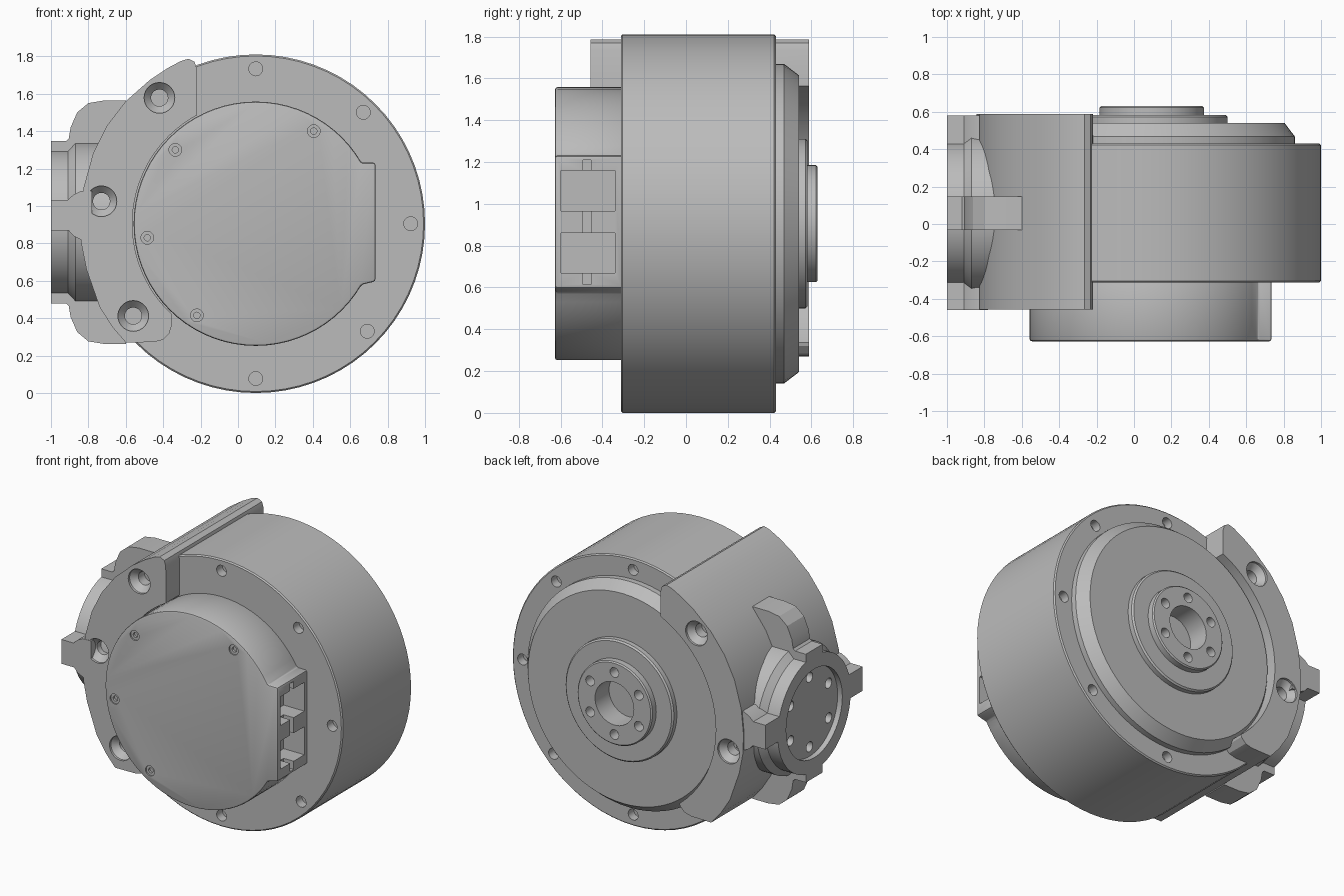
import bpy, bmesh
from math import sin, cos, pi, radians

cube = bpy.data.objects.get("Cube")
if cube:
    bpy.data.objects.remove(cube, do_unlink=True)

grey = bpy.data.materials.new("machined grey")
grey.use_nodes = True
COLOUR = (0.5, 0.5, 0.5, 1)
grey.diffuse_color = COLOUR
grey.node_tree.nodes["Principled BSDF"].inputs["Base Color"].default_value = COLOUR

CX, CZ = 0.095, 0.905     # main axis
HY, HZ = 0.057, 0.913     # side hub axis


def finish(name, bm):
    bmesh.ops.recalc_face_normals(bm, faces=bm.faces)
    mesh = bpy.data.meshes.new(name)
    bm.to_mesh(mesh)
    bm.free()
    mesh.materials.append(grey)
    obj = bpy.data.objects.new(name, mesh)
    bpy.context.collection.objects.link(obj)
    return obj


def lathe(name, profile, centre=(CX, CZ), axis="y", n=72):
    """Spin (radius, height) points about an axis parallel to x or y."""
    bm = bmesh.new()
    rings = []
    for r, h in profile:
        ring = []
        for i in range(n):
            u = centre[0] + r * cos(2 * pi * i / n)
            w = centre[1] + r * sin(2 * pi * i / n)
            ring.append(bm.verts.new((u, h, w) if axis == "y" else (h, u, w)))
        rings.append(ring)
    for a, b in zip(rings, rings[1:]):
        for i in range(n):
            j = (i + 1) % n
            bm.faces.new((a[i], a[j], b[j], b[i]))
    bm.faces.new(rings[0])
    bm.faces.new(rings[-1])
    return finish(name, bm)


def prism(name, outline, y0, y1):
    """Extrude an xz outline along y."""
    bm = bmesh.new()
    face = bm.faces.new([bm.verts.new((x, y0, z)) for x, z in outline])
    new = bmesh.ops.extrude_face_region(bm, geom=[face])["geom"]
    verts = [v for v in new if isinstance(v, bmesh.types.BMVert)]
    bmesh.ops.translate(bm, verts=verts, vec=(0, y1 - y0, 0))
    return finish(name, bm)


def box(name, x, y, z):
    return prism(name, [(x[0], z[0]), (x[1], z[0]), (x[1], z[1]), (x[0], z[1])], *y)


def apply(obj, mod):
    bpy.context.view_layer.objects.active = obj
    bpy.ops.object.modifier_apply(modifier=mod.name)


def cut(obj, cutters):
    for c in cutters:
        c.hide_render = True
        mod = obj.modifiers.new("cut", "BOOLEAN")
        mod.operation, mod.solver, mod.object = "DIFFERENCE", "EXACT", c
        apply(obj, mod)
        bpy.data.objects.remove(c, do_unlink=True)


def soften(obj, width):
    mod = obj.modifiers.new("soften", "BEVEL")
    mod.width, mod.segments, mod.limit_method = width, 2, "ANGLE"
    mod.angle_limit = radians(40)
    apply(obj, mod)


def hole(centre, r, h0, h1, axis="y"):
    return lathe("hole", [(r, h0), (r, h1)], centre, axis, 20)


def countersink(centre, y, d):
    steps = [(0.082, -0.02), (0.082, 0.015), (0.045, 0.055), (0.045, 0.12)]
    return lathe("countersink", [(r, y + d * h) for r, h in steps], centre, "y", 28)


def arc(r, a0, a1, n):
    angles = [radians(a0 + (a1 - a0) * i / n) for i in range(n + 1)]
    return [(CX + r * cos(a), CZ + r * sin(a)) for a in angles]


def bolt_circle(centre, r, angles):
    return [(centre[0] + r * cos(radians(a)), centre[1] + r * sin(radians(a))) for a in angles]


SIX = range(30, 390, 60)
parts = []

# Main drum with rim screw holes front and back
drum = lathe("main_drum", [(0.897, -0.312), (0.905, -0.304), (0.905, 0.422), (0.897, 0.43)])
rim = bolt_circle((CX, CZ), 0.828, (90, 46, 0, -44, -90))
cut(drum, [hole(p, 0.037, y0, y1) for p in rim for y0, y1 in ((-0.4, -0.25), (0.37, 0.5))])
parts.append(drum)

# Front cover with connector block
cover = prism("front_cover",
              arc(0.653, 30, 330, 60) + [(0.735, 0.597), (0.735, 1.231)], -0.627, -0.30)
soften(cover, 0.012)
screws = [(-0.335, 1.3), (0.405, 1.4), (-0.485, 0.83), (-0.22, 0.415)]
cut(cover, [hole(p, 0.034, -0.7, -0.595) for p in screws]
    + [box("socket", (0.58, 0.8), (-0.597, -0.34), z) for z in ((0.67, 0.86), (0.965, 1.16))]
    + [box("key_slot", (0.66, 0.8), (-0.492, -0.455), (0.615, 1.21))])
parts.append(cover)
parts += [lathe("cover_screw", [(0.034, -0.60), (0.034, -0.618), (0.017, -0.618), (0.017, -0.603)],
                p, "y", 20) for p in screws]

# Rear output flange, step and boss
flange = lathe("output_flange", [
    (0.765, 0.40), (0.765, 0.468), (0.71, 0.54), (0.405, 0.54), (0.405, 0.572),
    (0.395, 0.582), (0.28, 0.582), (0.28, 0.622), (0.272, 0.63),
    (0.145, 0.63), (0.145, 0.48)])
cut(flange, [hole(p, 0.033, 0.56, 0.7) for p in bolt_circle((CX, CZ), 0.21, SIX)])
parts.append(flange)

# Side bracket wrapped around the drum
outer = [(-0.221, 1.735), (-0.232, 1.77), (-0.265, 1.787), (-0.305, 1.775), (-0.38, 1.735),
         (-0.47, 1.675), (-0.6, 1.56), (-0.7, 1.43), (-0.775, 1.28), (-0.825, 1.1),
         (-0.842, 0.93), (-0.838, 0.8), (-0.81, 0.66), (-0.74, 0.46), (-0.67, 0.35), (-0.6, 0.27),
         (-0.45, 0.272), (-0.4, 0.285), (-0.367, 0.32), (-0.355, 0.36)]
bracket = prism("side_bracket", outer + arc(0.66, 227, 118.5, 28), -0.457, 0.588)
cut(bracket, [hole_cut for hole_cut in (
    lathe("clearance", [(0.73, 0.35), (0.73, 0.7)]),
    countersink((-0.42, 1.578), -0.457, 1),
    countersink((-0.73, 1.025), -0.457, 1),
    countersink((-0.56, 0.412), -0.457, 1),
    countersink((-0.49, 1.52), 0.588, -1),
    countersink((-0.73, 0.785), 0.588, -1))])
parts.append(bracket)

# Side hub facing the bracket's outer side
hub = lathe("side_hub", [(0.43, -0.6), (0.43, -0.87), (0.39, -0.91), (0.39, -1.0),
                         (0.30, -1.0), (0.30, -0.965)], (HY, HZ), "x")
cut(hub, [hole(p, 0.034, -1.05, -0.9, "x") for p in bolt_circle((HY, HZ), 0.235, SIX)])
parts.append(hub)

# Upper and lower hub fins, mirrored about the hub axis
fin = [(-1, 1.27), (-1, 1.347), (-0.92, 1.347), (-0.905, 1.36), (-0.895, 1.42), (-0.86, 1.5),
       (-0.80, 1.55), (-0.72, 1.563), (-0.6, 1.563), (-0.6, 1.27)]
parts.append(prism("upper_hub_fin", fin, -0.033, 0.147))
parts.append(prism("lower_hub_fin", [(x, 2 * HZ - z) for x, z in fin], -0.033, 0.147))

# Front and rear hub tabs
tab = [(-1, 0.868), (-0.905, 0.868), (-0.88, 0.84), (-0.84, 0.82), (-0.78, 0.82),
       (-0.78, 1.08), (-0.84, 1.08), (-0.88, 1.06), (-0.91, 1.032), (-1, 1.032)]
for name, y0, y1 in (("front_hub_tab", -0.46, -0.29), ("rear_hub_tab", 0.40, 0.58)):
    parts.append(prism(name, tab, y0, y1))

# Smooth shading with crisp edges
bpy.ops.object.select_all(action="DESELECT")
for p in parts:
    p.select_set(True)
bpy.context.view_layer.objects.active = parts[0]
bpy.ops.object.shade_smooth_by_angle(angle=radians(25))
